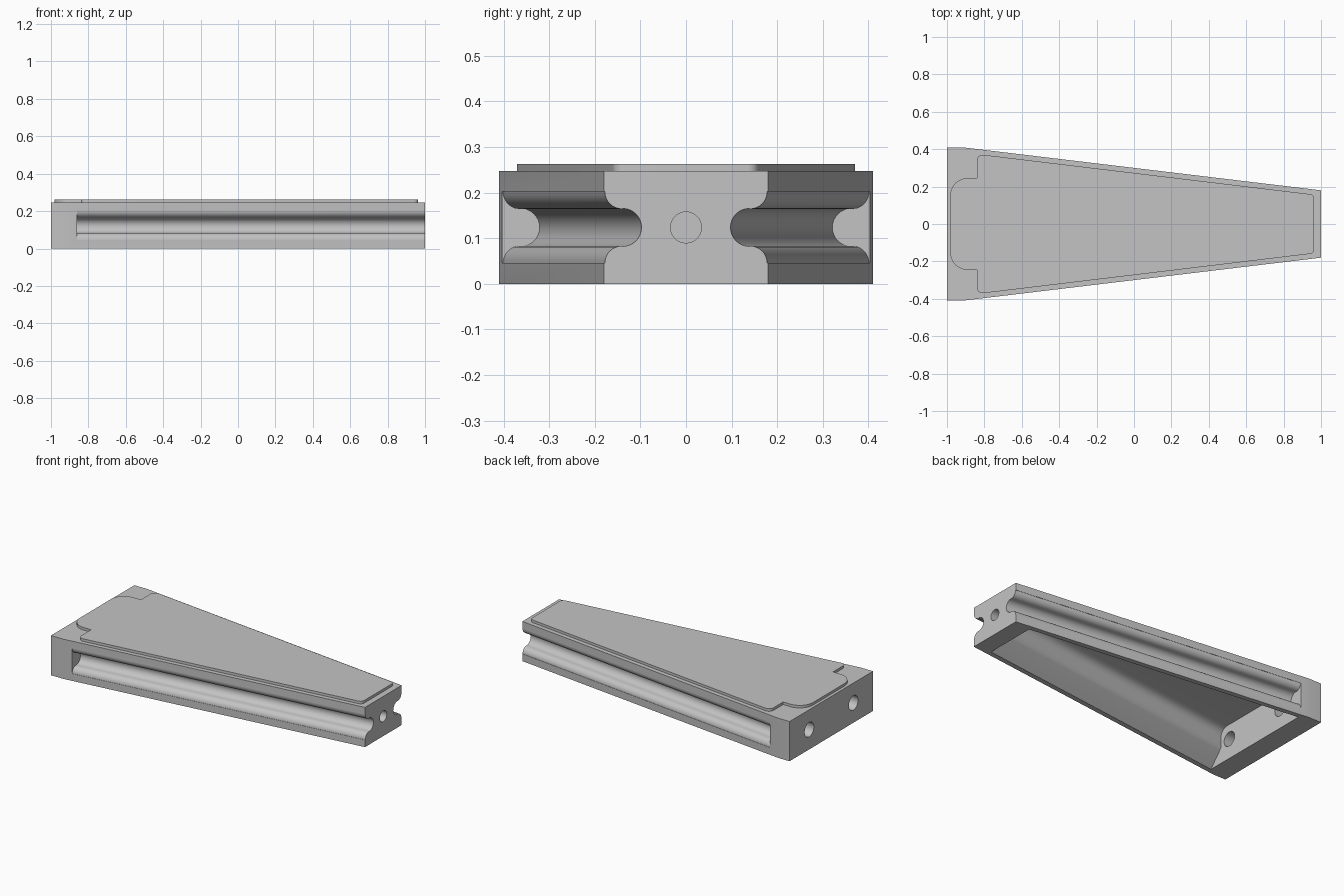
import bpy, bmesh, math
from mathutils import Vector

if "Cube" in bpy.data.objects:
    bpy.data.objects.remove(bpy.data.objects["Cube"])

HEIGHT = 0.247
MID = HEIGHT / 2

grey = bpy.data.materials.new("plain grey")
grey.use_nodes = True
grey.diffuse_color = (0.55, 0.55, 0.55, 1)
grey.node_tree.nodes["Principled BSDF"].inputs["Base Color"].default_value = grey.diffuse_color


def half_width(x):
    """Half width of the tapering body at x."""
    return 0.18 + 0.12 * (1 - x)


def prism(name, start, end):
    """Solid joining two matching outlines."""
    bm = bmesh.new()
    a = [bm.verts.new(p) for p in start]
    b = [bm.verts.new(p) for p in end]
    bm.faces.new(a)
    bm.faces.new(b[::-1])
    for i in range(len(a)):
        j = (i + 1) % len(a)
        bm.faces.new((a[i], b[i], b[j], a[j]))
    bmesh.ops.recalc_face_normals(bm, faces=bm.faces)
    mesh = bpy.data.meshes.new(name)
    bm.to_mesh(mesh)
    bm.free()
    mesh.materials.append(grey)
    obj = bpy.data.objects.new(name, mesh)
    bpy.context.collection.objects.link(obj)
    return obj


def slab(name, outline, z0, z1):
    return prism(name, [(x, y, z0) for x, y in outline], [(x, y, z1) for x, y in outline])


def arc(cx, cy, r, a0, a1, steps=10):
    angles = [math.radians(a0 + (a1 - a0) * i / steps) for i in range(steps + 1)]
    return [(cx + r * math.cos(a), cy + r * math.sin(a)) for a in angles]


def rounded(points, steps=8):
    """Round each (x, y, radius) corner of a closed outline."""
    out = []
    for i, (x, y, r) in enumerate(points):
        p = Vector((x, y))
        if r == 0:
            out.append((x, y))
            continue
        u = (Vector(points[i - 1][:2]) - p).normalized()
        v = (Vector(points[(i + 1) % len(points)][:2]) - p).normalized()
        half = u.angle(v) / 2
        centre = p + (u + v).normalized() * (r / math.sin(half))
        s = p + u * (r / math.tan(half)) - centre
        e = p + v * (r / math.tan(half)) - centre
        for k in range(steps + 1):
            d = s.lerp(e, k / steps).normalized() * r
            out.append(tuple(centre + d))
    return out


def mirrored(half):
    return half + [(p[0], -p[1], *p[2:]) for p in reversed(half)]


def smooth(obj):
    bpy.ops.object.select_all(action="DESELECT")
    obj.select_set(True)
    bpy.context.view_layer.objects.active = obj
    bpy.ops.object.shade_smooth_by_angle(angle=math.radians(30))


# Tapered body block
body = slab("body", mirrored([(1, 0.18), (-0.917, 0.41), (-1, 0.41)]), 0, HEIGHT)
cutters = []

# Side grooves: rounded lips leading into a half-round channel
lower_lip = arc(0.04, 0.045, 0.038, 180, 90, 8)
upper_lip = [(d, HEIGHT - z) for d, z in reversed(lower_lip)]
channel = arc(0.041, MID, 0.0415, -90, 90, 16)
groove = [(-0.03, 0.045)] + lower_lip + channel + upper_lip + [(-0.03, HEIGHT - 0.045)]
for side, label in ((1, "back"), (-1, "front")):
    ends = [[(x, side * (half_width(x) - d), z) for d, z in groove] for x in (-0.86, 1.05)]
    cutters.append(prism(label + "_groove_cutter", *ends))

# Underside hollow: sloping walls, thick beside the grooves, rounded into the roof
wall = [(0.014, -0.02), (0.03, 0), (0.105, 0.085), (0.114, 0.1), (0.116, MID)]
wall += [(0.116 + 0.05 - d, z) for d, z in arc(0, 0.165, 0.05, 0, 90, 8)]
ends = []
for x in (-0.867, 0.89):
    right = [(x, half_width(x) - d, z) for d, z in wall]
    ends.append(right + [(x, -y, z) for _, y, z in reversed(right)])
cutters.append(prism("hollow_cutter", *ends))

# Round holes through both end walls
for label, y, r, x0, x1 in (("narrow_end", 0, 0.034, 0.8, 1.05),
                            ("wide_end_back", 0.217, 0.045, -1.05, -0.8),
                            ("wide_end_front", -0.217, 0.045, -1.05, -0.8)):
    ring = arc(y, MID, r, 0, 360, 32)[:-1]
    cutters.append(prism(label + "_hole_cutter", *[[(x, a, z) for a, z in ring] for x in (x0, x1)]))

bpy.context.view_layer.objects.active = body
for cutter in cutters:
    mod = body.modifiers.new(cutter.name, "BOOLEAN")
    mod.operation = "DIFFERENCE"
    mod.solver = "EXACT"
    mod.object = cutter
    bpy.ops.object.modifier_apply(modifier=mod.name)
for cutter in cutters:
    bpy.data.objects.remove(cutter)
smooth(body)

# Raised top plate with a rounded tab at the wide end
plate_half = [(0.963, 0.157, 0.025), (-0.84, 0.374, 0.03), (-0.84, 0.245, 0), (-0.982, 0.245, 0.09)]
plate = slab("top_plate", rounded(mirrored(plate_half)), HEIGHT - 0.005, 0.263)
smooth(plate)
